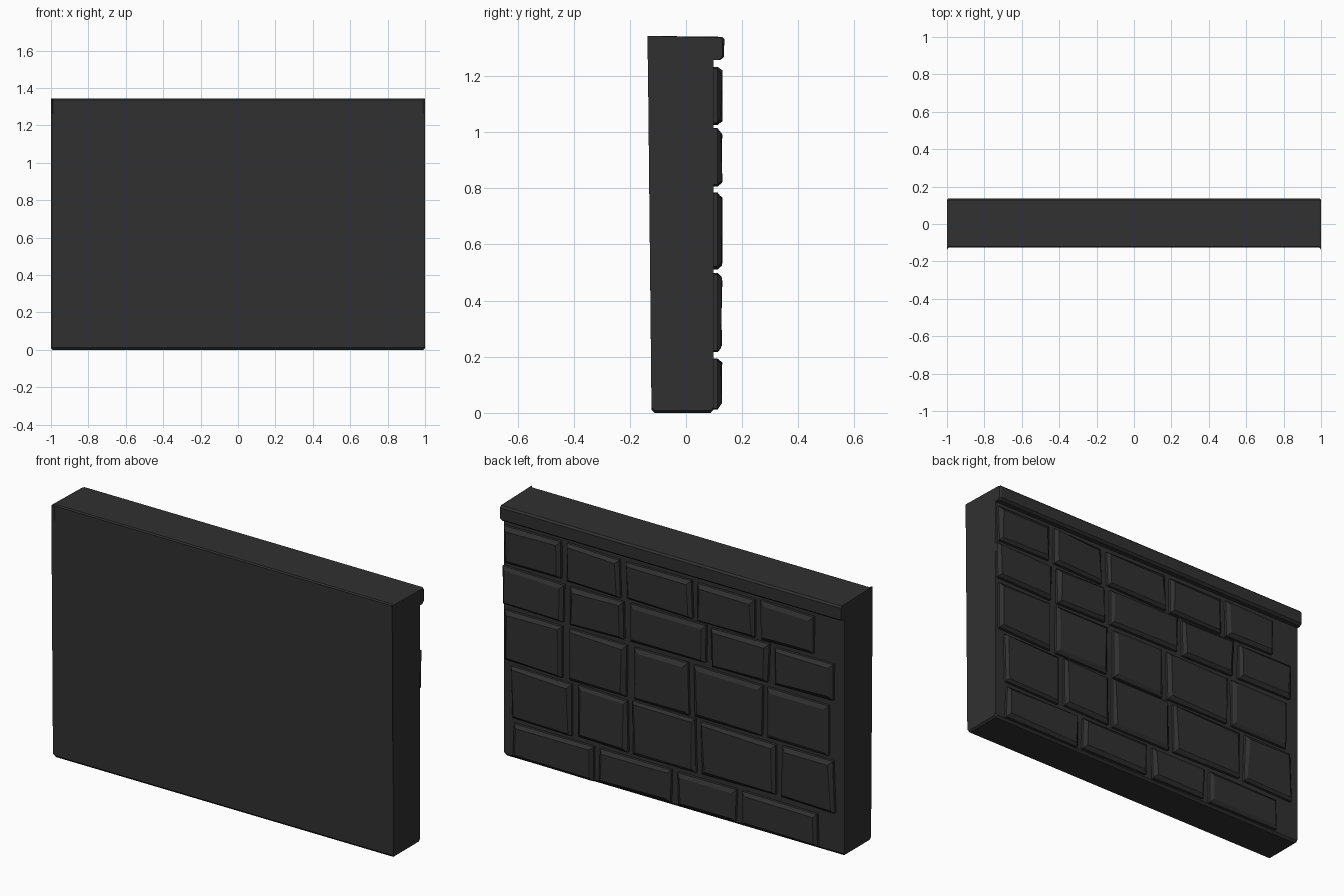
import bpy, bmesh, random

random.seed(4)
cube = bpy.data.objects.get("Cube")
if cube:
    bpy.data.objects.remove(cube, do_unlink=True)

stone = bpy.data.materials.new("charcoal_stone")
stone.use_nodes = True
COLOUR = (0.03, 0.03, 0.03, 1)
stone.diffuse_color = COLOUR
stone.node_tree.nodes["Principled BSDF"].inputs["Base Color"].default_value = COLOUR


def finish(name, bm):
    bmesh.ops.recalc_face_normals(bm, faces=bm.faces)
    mesh = bpy.data.meshes.new(name)
    bm.to_mesh(mesh)
    bm.free()
    mesh.materials.append(stone)
    obj = bpy.data.objects.new(name, mesh)
    bpy.context.collection.objects.link(obj)
    return obj


def loft(name, sections):
    """Join (x, profile) sections of equal point count into a closed solid."""
    bm = bmesh.new()
    rings = [[bm.verts.new((x, y, z)) for y, z in prof] for x, prof in sections]
    n = len(rings[0])
    for a, b in zip(rings, rings[1:]):
        for i in range(n):
            j = (i + 1) % n
            bm.faces.new((a[i], a[j], b[j], b[i]))
    bm.faces.new(rings[0])
    bm.faces.new(rings[-1])
    return finish(name, bm)


# Wall slab: chamfered foot, front flaring slightly at both ends
def slab(flare, lift):
    return [(-0.112, lift), (-0.123, 0.012 + lift), (-0.125 - flare, 1.27),
            (0.098, 1.27), (0.098, 0.012 + lift), (0.088, lift)]


loft("wall_slab", [(-1, slab(0.011, 0.008)), (-0.99, slab(0, 0)),
                   (0.99, slab(0, 0)), (1, slab(0.011, 0.008))])


# Coping: overhangs the brick side, with pointed front corners
def coping(flare, drop):
    return [(-0.125 - flare, 1.26), (-0.125 - flare, 1.337 + flare / 2),
            (-0.119 - flare, 1.343), (0.128 - drop, 1.34 - drop / 2),
            (0.137 - drop, 1.331 - drop / 2), (0.135 - drop, 1.268),
            (0.122 - drop, 1.257), (0.092, 1.257)]


loft("coping", [(-1, coping(0.012, 0.006)), (-0.99, coping(0, 0)),
                (0.99, coping(0, 0)), (1, coping(0.012, 0.006))])


# Bricks: irregular blocks with sloping edges on the rear side
def brick(name, x0, x1, z0, z1):
    bm = bmesh.new()
    corners = [(x0, z0, 1, 1), (x1, z0, -1, 1), (x1, z1, -1, -1), (x0, z1, 1, -1)]
    base, shoulder, face = [], [], []
    for x, z, sx, sz in corners:
        x += sx * random.uniform(0, 0.012)
        z += sz * random.uniform(0, 0.012)
        inset = random.uniform(0.012, 0.022)
        base.append(bm.verts.new((x, 0.09, z)))
        shoulder.append(bm.verts.new((x, 0.112, z)))
        face.append(bm.verts.new((x + sx * inset, random.uniform(0.122, 0.13),
                                  z + sz * inset)))
    for a, b in ((base, shoulder), (shoulder, face)):
        for i in range(4):
            j = (i + 1) % 4
            bm.faces.new((a[i], a[j], b[j], b[i]))
    bm.faces.new(base)
    bm.faces.new(face)
    finish(name, bm)


# Each course: bottom, top, start, then the joints along the course and the end
GAP = 0.026
COURSES = [
    (0.01, 0.195, 0.94, (0.45, -0.01, -0.39), -0.85),
    (0.215, 0.50, 0.95, (0.57, 0.25, -0.15, -0.62), -0.95),
    (0.51, 0.79, 0.995, (0.63, 0.25, -0.11, -0.54), -0.92),
    (0.805, 1.015, 1.0, (0.62, 0.27, -0.21, -0.58), -0.95),
    (1.025, 1.235, 0.995, (0.64, 0.29, -0.13, -0.50), -0.83),
]
for row, (low, high, start, joints, end) in enumerate(COURSES, 1):
    lefts = [start] + [j - GAP / 2 for j in joints]
    rights = [j + GAP / 2 for j in joints] + [end]
    for col, (a, b) in enumerate(zip(lefts, rights), 1):
        brick(f"brick_course_{row}_{col}", b, a, low, high)
